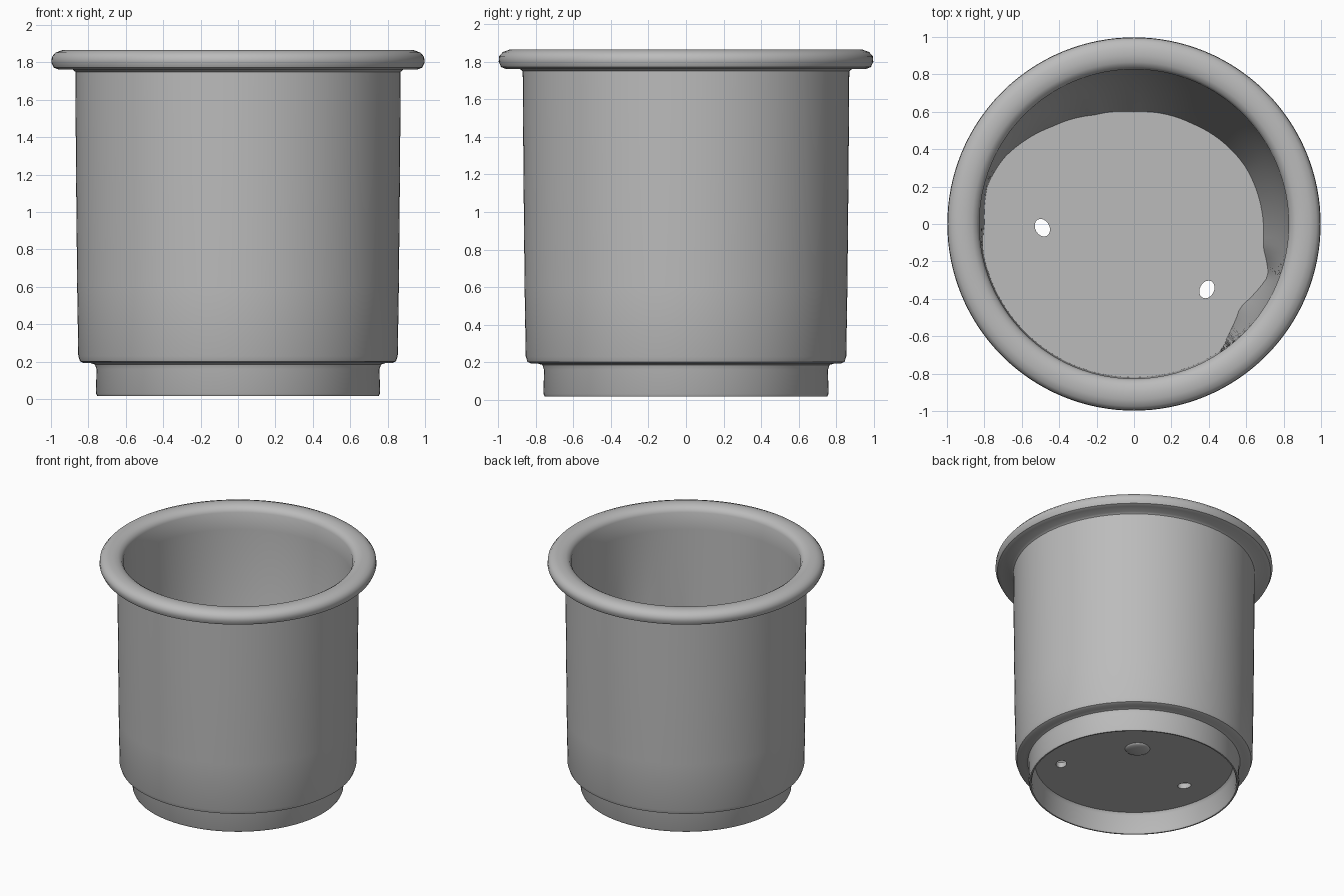
import bpy, bmesh, math
from mathutils import Matrix

cube = bpy.data.objects.get("Cube")
if cube:
    bpy.data.objects.remove(cube, do_unlink=True)

grey = bpy.data.materials.new("plain grey")
grey.use_nodes = True
GREY = (0.5, 0.5, 0.5, 1)
grey.diffuse_color = GREY
grey.node_tree.nodes["Principled BSDF"].inputs["Base Color"].default_value = GREY

SIDES = 128
FLOOR = 0.22

# Foot ring, body and rolled rim, from the recess under the floor up to the lip
OUTER = [(0.715, 0.18), (0.73, 0.16), (0.735, 0.03), (0.742, 0.016), (0.752, 0.016),
         (0.759, 0.03), (0.757, 0.16), (0.765, 0.185), (0.79, 0.193), (0.825, 0.193),
         (0.845, 0.202), (0.854, 0.23), (0.86, 0.6), (0.866, 1.2), (0.87, 1.75),
         (0.885, 1.762), (0.96, 1.762), (0.985, 1.772), (0.998, 1.8), (0.995, 1.83),
         (0.975, 1.853), (0.94, 1.865), (0.9, 1.867), (0.865, 1.86), (0.84, 1.845),
         (0.827, 1.82)]
# Inner floor edge: angle in degrees, radius
EDGE = [(-180, 0.8), (-170, 0.82), (-55, 0.82), (-50, 0.78), (-38, 0.72), (-21, 0.77),
        (-10, 0.7), (27, 0.67), (60, 0.62), (90, 0.6), (110, 0.62), (130, 0.68),
        (153, 0.78), (165, 0.81), (180, 0.8)]


def floor_radius(deg):
    for (a, r), (b, s) in zip(EDGE, EDGE[1:]):
        if a <= deg <= b:
            return r + (s - r) * (deg - a) / (b - a)


def new_object(name, bm):
    bmesh.ops.recalc_face_normals(bm, faces=bm.faces)
    mesh = bpy.data.meshes.new(name)
    bm.to_mesh(mesh)
    bm.free()
    mesh.materials.append(grey)
    obj = bpy.data.objects.new(name, mesh)
    bpy.context.collection.objects.link(obj)
    return obj


# Pot: outer profile plus an inner wall that bulges inward toward the floor
bm = bmesh.new()
rings = []
for i in range(SIDES):
    deg = -180 + 360 * i / SIDES
    a = math.radians(deg)
    r_floor = floor_radius(deg)
    profile = list(OUTER)
    for k in range(1, 13):
        t = k / 12
        profile.append((0.827 + (r_floor - 0.827) * t ** 2, 1.82 + (FLOOR - 1.82) * t))
    rings.append([bm.verts.new((r * math.cos(a), r * math.sin(a), z)) for r, z in profile])
for i in range(SIDES):
    p, q = rings[i], rings[(i + 1) % SIDES]
    for j in range(len(p) - 1):
        bm.faces.new((p[j], q[j], q[j + 1], p[j + 1]))
bm.faces.new([r[-1] for r in rings])
bm.faces.new([r[0] for r in rings])
pot = new_object("pot", bm)

# Two drain holes through the floor
bm = bmesh.new()
for x, y, turn in ((-0.49, -0.02, 0.5), (0.39, -0.35, -0.5)):
    place = (Matrix.Translation((x, y, 0.2)) @ Matrix.Rotation(turn, 4, "Z")
             @ Matrix.Diagonal((0.038, 0.05, 1, 1)))
    bmesh.ops.create_cone(bm, cap_ends=True, segments=16, radius1=1, radius2=1,
                          depth=0.2, matrix=place)
cutter = new_object("drain_hole_cutter", bm)
cutter.hide_render = True
cutter.hide_set(True)
mod = pot.modifiers.new("drain holes", "BOOLEAN")
mod.object = cutter
mod.operation = "DIFFERENCE"
mod.solver = "EXACT"
bpy.context.view_layer.objects.active = pot
pot.select_set(True)
bpy.ops.object.modifier_apply(modifier=mod.name)
bpy.data.objects.remove(cutter, do_unlink=True)

# Low moulding mark on the underside of the floor
bm = bmesh.new()
bmesh.ops.create_uvsphere(bm, u_segments=24, v_segments=12, radius=1,
                          matrix=Matrix.Translation((0.11, 0.17, 0.18))
                          @ Matrix.Diagonal((0.09, 0.09, 0.02, 1)))
mark = new_object("moulding_mark", bm)

# Smooth shading with sharp creases kept
mark.select_set(True)
bpy.ops.object.shade_smooth_by_angle(angle=math.radians(40))
